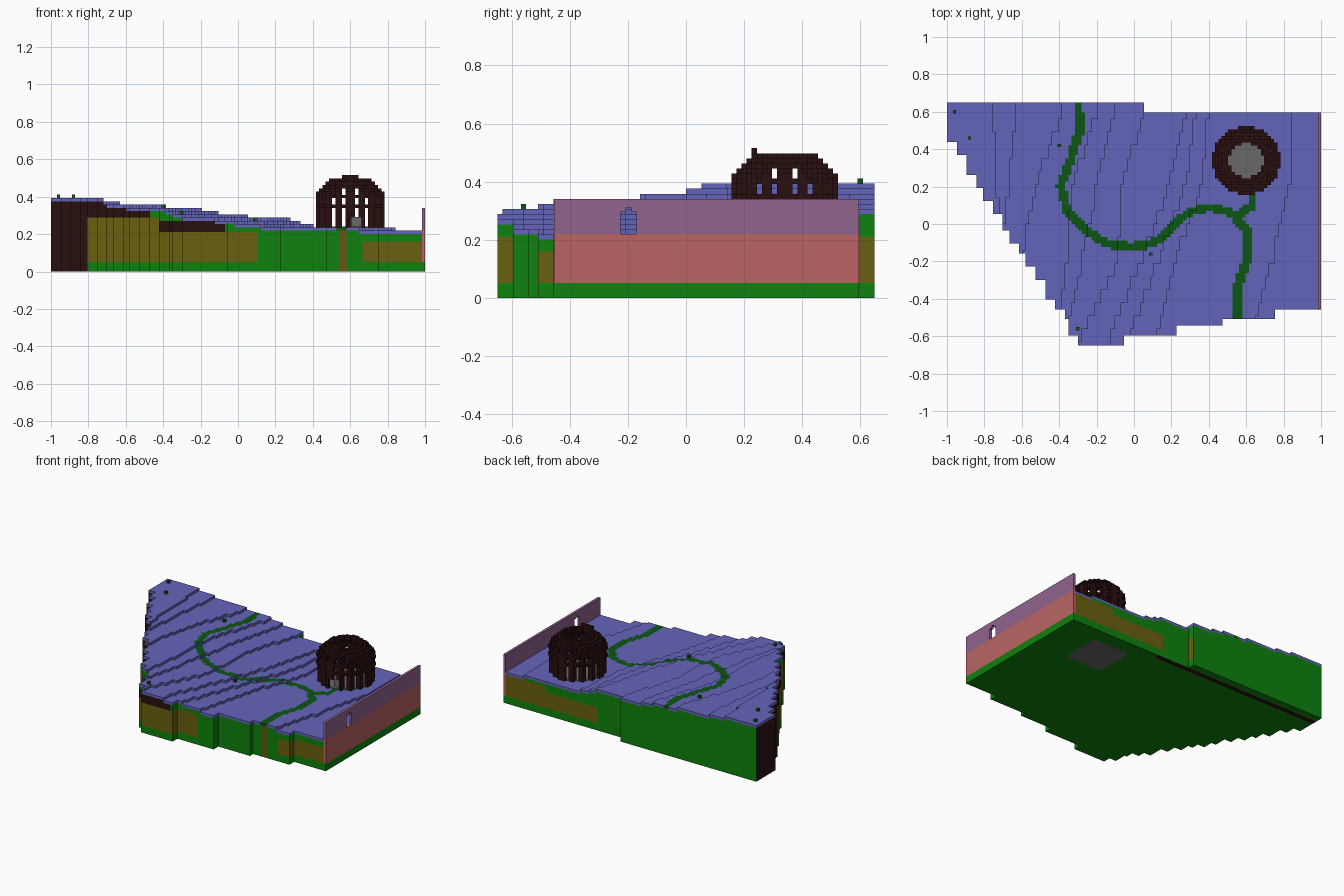
import bpy, bmesh, math
from mathutils import Vector

if "Cube" in bpy.data.objects:
    bpy.data.objects.remove(bpy.data.objects["Cube"], do_unlink=True)

S = 1 / 57            # block size
STEP = 0.0175         # terrace height

# Materials
PALETTE = {
    "ground_blue": "6464BA", "soil_green": "0E820E", "path_green": "0C5614",
    "olive_stone": "6A600F", "dark_wood": "2A1010", "wall_purple": "90648F",
    "wall_red": "BA6464", "floor_grey": "686868", "post_brown": "6E5410",
}
NAMES = list(PALETTE)
BLUE, GREEN, PATH, OLIVE, DARK, PURPLE, RED, GREY, BROWN = range(len(NAMES))


def linear(v):
    return v / 12.92 if v <= 0.04045 else ((v + 0.055) / 1.055) ** 2.4


mats = []
for name, code in PALETTE.items():
    rgb = [linear(int(code[k:k + 2], 16) / 255) for k in (0, 2, 4)] + [1]
    m = bpy.data.materials.new(name)
    m.use_nodes = True
    m.diffuse_color = rgb
    bsdf = next(n for n in m.node_tree.nodes if n.type == 'BSDF_PRINCIPLED')
    bsdf.inputs["Base Color"].default_value = rgb
    mats.append(m)


def finish(name, bm, used=None):
    bmesh.ops.remove_doubles(bm, verts=bm.verts, dist=1e-5)
    mesh = bpy.data.meshes.new(name)
    bm.to_mesh(mesh)
    bm.free()
    for m in (mats if used is None else [mats[used]]):
        mesh.materials.append(m)
    obj = bpy.data.objects.new(name, mesh)
    bpy.context.collection.objects.link(obj)
    return obj


def quad(bm, pts, mat=0):
    f = bm.faces.new([bm.verts.new(p) for p in pts])
    f.material_index = mat


def boxes(name, mat, spans):
    bm = bmesh.new()
    for lo, hi in spans:
        made = bmesh.ops.create_cube(bm, size=1)["verts"]
        for v in made:
            v.co = Vector([hi[k] if v.co[k] > 0 else lo[k] for k in range(3)])
    return finish(name, bm, mat)


# Ground plan: front limit of each strip, listed by the strip's right end
FRONT = [(-.95, .44), (-.90, .36), (-.845, .255), (-.81, .2), (-.76, .12), (-.71, .05),
         (-.665, -.03), (-.61, -.11), (-.58, -.16), (-.53, -.22), (-.48, -.3),
         (-.425, -.4), (-.375, -.455), (-.345, -.505), (-.29, -.59), (-.055, -.645),
         (.235, -.59), (.475, -.54), (.76, -.505), (1.1, -.455)]

# Terrace edges: x at y = 0.6, 0.2, -0.2, -0.6
EDGES = [(-.75, -.73, -.7, -.7), (-.63, -.67, -.71, -.75), (-.38, -.53, -.6, -.65),
         (-.2, -.33, -.36, -.4), (-.11, -.2, -.28, -.36), (.05, -.06, -.09, -.29),
         (.28, .19, .04, -.13), (.33, .28, .13, -.02), (.4, .36, .22, .13),
         (.845, .835, .74, .63)]

TRAIL = [(-.3, .66), (-.29, .5), (-.34, .34), (-.39, .21), (-.36, .07), (-.26, -.03),
         (-.16, -.1), (-.02, -.125), (.11, -.1), (.2, -.02), (.295, .065), (.405, .09),
         (.52, .06), (.6, -.03), (.6, -.2), (.55, -.35), (.55, -.52)]
BRANCH = [(.55, .04), (.63, .1), (.635, .2)]


def centre(i, j):
    return (i + .5) * S, (j + .5) * S


def inside(i, j):
    x, y = centre(i, j)
    back = .645 if x < .05 else .6
    return -1 < x < 1 and next(f for e, f in FRONT if x < e) < y < back


def height(i, j):
    x, y = centre(i, j)
    if i == 56:
        return .05
    y = math.floor(y / .07) * .07 + .035          # blocky edges
    t = min(max((.6 - y) / .4, 0), 2.999)
    k = int(t)
    below = sum(x > e[k] + (e[k + 1] - e[k]) * (t - k) for e in EDGES)
    return .218 + STEP * (10 - below)


def on_path(x, y):
    p = Vector((x, y))
    for line in (TRAIL, BRANCH):
        for a, b in zip(line, line[1:]):
            a, d = Vector(a), Vector(b) - Vector(a)
            t = min(max((p - a).dot(d) / d.dot(d), 0), 1)
            if (a + d * t - p).length < .024:
                return True
    return False


def side_colour(x, z, back):
    if back:
        top = .2 if x > .67 else .16
        return OLIVE if x > .27 and .05 < z < top else GREEN
    if x < -.81:
        return DARK
    if .54 < x < .58:
        return BROWN
    if x < -.42 and z > .29:
        return DARK if x < -.48 else GREEN
    if -.42 < x < -.07 and .21 < z < .27:
        return DARK
    if z > .05 and (x < -.42 or (x < .1 and z < .21) or (x > .66 and z < .16)):
        return OLIVE
    return GREEN


def under_colour(x, y):
    if max(abs(x - .59), abs(y - .35)) < .14:
        return GREY
    if x < .29 and .57 < y < .59:
        return DARK
    return GREEN


# Terraced ground
bm = bmesh.new()
CUTS = (.05, .16, .2, .21, .27, .29, .325)
for i in range(-57, 57):
    for j in range(-37, 37):
        if not inside(i, j):
            continue
        x, y = centre(i, j)
        x0, x1, y0, y1 = i * S, (i + 1) * S, j * S, (j + 1) * S
        h = height(i, j)
        top = GREEN if i == 56 else PATH if on_path(x, y) else BLUE
        quad(bm, [(x0, y0, h), (x1, y0, h), (x1, y1, h), (x0, y1, h)], top)
        quad(bm, [(x0, y1, 0), (x1, y1, 0), (x1, y0, 0), (x0, y0, 0)], under_colour(x, y))
        for dx, dy, a, b in ((0, -1, (x0, y0), (x1, y0)), (1, 0, (x1, y0), (x1, y1)),
                             (0, 1, (x1, y1), (x0, y1)), (-1, 0, (x0, y1), (x0, y0))):
            if inside(i + dx, j + dy):
                low = height(i + dx, j + dy)
                if low < h - .001:
                    quad(bm, [(*a, low), (*b, low), (*b, h), (*a, h)], BLUE)
                continue
            turf = h - STEP if i < 56 else h
            marks = [0] + [c for c in CUTS if c < turf - .001] + [turf]
            for lo, hi in zip(marks, marks[1:]):
                m = side_colour(x, (lo + hi) / 2, dy > 0)
                quad(bm, [(*a, lo), (*b, lo), (*b, hi), (*a, hi)], m)
            if i < 56:
                quad(bm, [(*a, turf), (*b, turf), (*b, h), (*a, h)], top)
finish("terraced_ground", bm)

# End wall with a stepped window opening
X0, F, B, T = 56 * S, -.455, .5965, .34
boxes("wall_base", RED, [((X0, F, .05), (1, B, .22))])
boxes("wall_top", PURPLE, [
    ((X0, F, .22), (1, -.225, T)), ((X0, -.17, .22), (1, B, T)),
    ((X0, -.225, .31), (1, -.17, T)),
    ((X0, -.225, .295), (1, -.207, .31)), ((X0, -.188, .295), (1, -.17, .31))])

# Lattice dome of blocks
CX, CY, CZ = .6, .34, .235


def dome_block(i, j, k):
    outer = {11: 9.5, 12: 8.6, 13: 7.5, 14: 6.3}.get(k, 10.3)
    r, ang = math.hypot(i, j), math.atan2(j, i)
    if not max(outer - 2.2, 5.3) < r < outer:
        return False
    post = math.cos(16 * ang) > -.1
    if k < 4 and 0 <= i <= 3 and j < 0:           # doorway
        return False
    if k < 6 or k in (7, 8):
        return post
    if k in (10, 11):
        return post or math.cos(8 * ang) > 0
    return True


blocks = {(i, j, k) for i in range(-10, 11) for j in range(-10, 11)
          for k in range(15) if dome_block(i, j, k)}
blocks |= {(i, -6, 15) for i in range(-2, 3)}     # crest
bm = bmesh.new()
for c in blocks:
    base = Vector((CX, CY, CZ + STEP / 2)) + Vector(c) * STEP
    for axis in range(3):
        for s in (-1, 1):
            n = [0, 0, 0]
            n[axis] = s
            if tuple(p + q for p, q in zip(c, n)) in blocks:
                continue
            n = Vector(n) * STEP / 2
            u = Vector([STEP / 2 if q == (axis + 1) % 3 else 0 for q in range(3)])
            v = Vector([s * STEP / 2 if q == (axis + 2) % 3 else 0 for q in range(3)])
            quad(bm, [base + n + d for d in (-u - v, u - v, u + v, v - u)])
finish("lattice_dome", bm, DARK)

# Dome floor and door step
bm = bmesh.new()
bmesh.ops.create_cone(bm, cap_ends=True, segments=32, radius1=.165, radius2=.165, depth=.006)
bmesh.ops.translate(bm, verts=bm.verts, vec=(CX, CY, CZ + .003))
finish("dome_floor", bm, GREY)
boxes("door_block", GREY, [((.605, .2, CZ), (.66, .225, .292))])

# Small plants
spots = [(-.4, .42), (-.88, .46), (-.96, .6), (.09, -.16), (-.3, -.56)]
spans = []
for x, y in spots:
    h = height(math.floor(x / S), math.floor(y / S))
    spans.append(((x - S / 2, y - S / 2, h - .005), (x + S / 2, y + S / 2, h + STEP)))
boxes("small_plants", PATH, spans)
